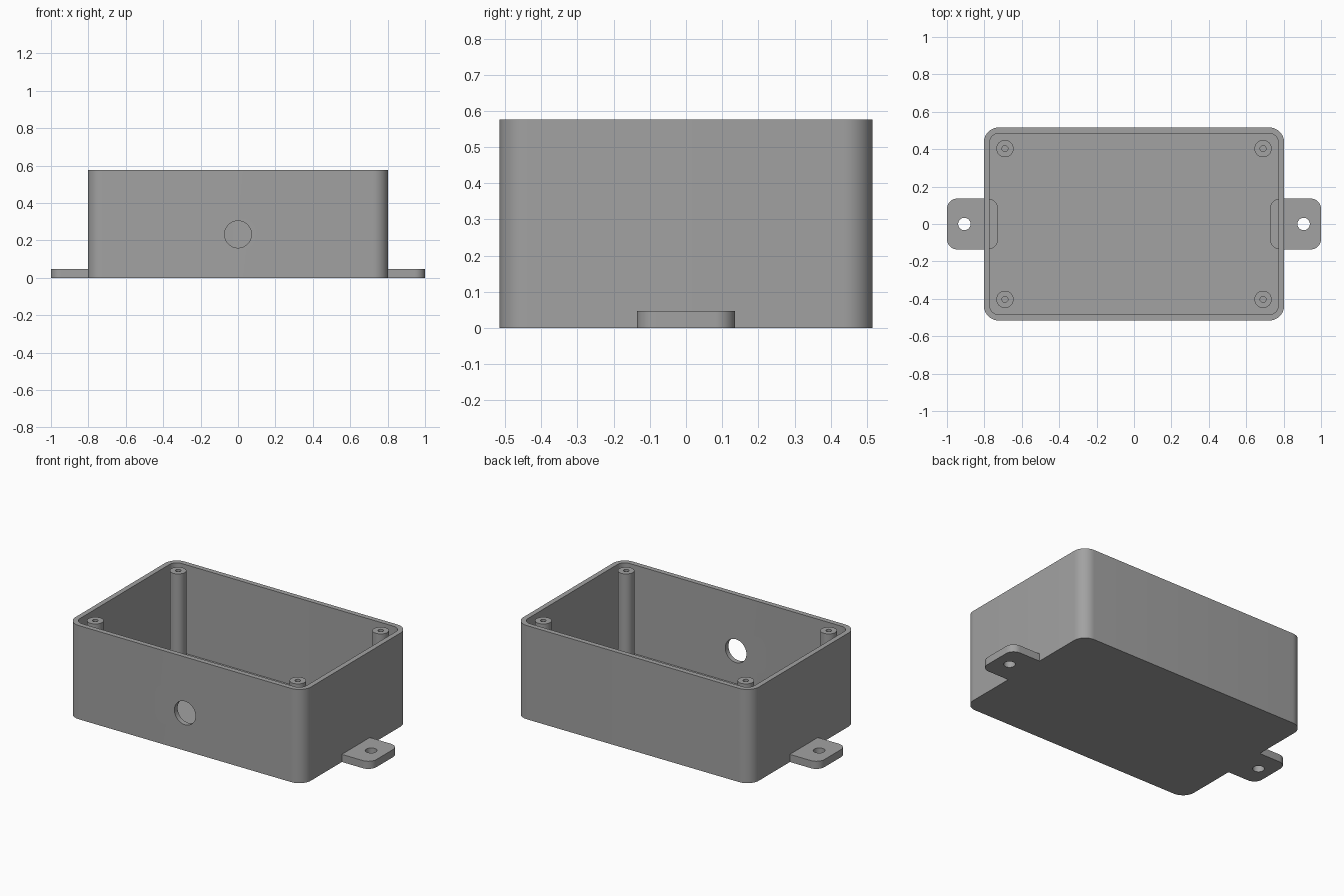
import bpy, bmesh
from math import cos, sin, pi, radians
from mathutils import Matrix

if "Cube" in bpy.data.objects:
    bpy.data.objects.remove(bpy.data.objects["Cube"])

# Overall sizes
HALF_X, HALF_Y, HEIGHT = 0.803, 0.516, 0.577
WALL = 0.031
TAB_TOP = 0.047

grey = bpy.data.materials.new("plain grey")
grey.use_nodes = True
GREY = (0.36, 0.36, 0.36, 1)
grey.diffuse_color = GREY
grey.node_tree.nodes["Principled BSDF"].inputs["Base Color"].default_value = GREY


def prism(name, outline, z0, z1, matrix=Matrix()):
    """Extrude a flat outline from z0 to z1."""
    bm = bmesh.new()
    base = bm.faces.new([bm.verts.new((x, y, z0)) for x, y in outline])
    top = bmesh.ops.extrude_face_region(bm, geom=[base])["geom"]
    bmesh.ops.translate(bm, vec=(0, 0, z1 - z0),
                        verts=[v for v in top if isinstance(v, bmesh.types.BMVert)])
    bmesh.ops.transform(bm, matrix=matrix, verts=bm.verts)
    bmesh.ops.recalc_face_normals(bm, faces=bm.faces)
    mesh = bpy.data.meshes.new(name)
    bm.to_mesh(mesh)
    bm.free()
    mesh.materials.append(grey)
    obj = bpy.data.objects.new(name, mesh)
    bpy.context.collection.objects.link(obj)
    return obj


def rounded(cx, cy, hx, hy, r, steps=10):
    """Rectangle outline with rounded corners."""
    points = []
    for quarter, (sx, sy) in enumerate(((1, 1), (-1, 1), (-1, -1), (1, -1))):
        for i in range(steps + 1):
            a = (quarter + i / steps) * pi / 2
            points.append((cx + sx * (hx - r) + r * cos(a),
                           cy + sy * (hy - r) + r * sin(a)))
    return points


def circle(cx, cy, r, sides=40):
    return [(cx + r * cos(2 * pi * i / sides), cy + r * sin(2 * pi * i / sides))
            for i in range(sides)]


def cut(obj, cutter, keep=False):
    cutter.hide_render = True
    mod = obj.modifiers.new("cut", 'BOOLEAN')
    mod.operation, mod.solver, mod.object = 'DIFFERENCE', 'EXACT', cutter
    bpy.context.view_layer.objects.active = obj
    bpy.ops.object.modifier_apply(modifier=mod.name)
    if keep:
        cutter.hide_render = False
    else:
        bpy.data.objects.remove(cutter)


# Open box with rounded corners and a cable hole in the front wall
box = prism("enclosure_box", rounded(0, 0, HALF_X, HALF_Y, 0.08), 0, HEIGHT)
cut(box, prism("cavity", rounded(0, 0, HALF_X - WALL, HALF_Y - WALL, 0.05),
               0.03, HEIGHT + 0.1))
cut(box, prism("cable_hole", circle(0, 0, 0.072, 48), -0.1, 0.1,
               Matrix.Translation((0, -HALF_Y, 0.232)) @ Matrix.Rotation(pi / 2, 4, 'X')))
parts = [box]

for sx, side in ((1, "left"), (-1, "right")):
    # Mounting tab, running through the wall into the box
    tab = prism(side + "_mounting_tab",
                rounded(sx * 0.8635, 0, 0.1365, 0.136, 0.055), 0, TAB_TOP)
    cut(tab, prism("screw_hole", circle(sx * 0.907, 0, 0.033), -0.1, 0.1))
    cut(tab, box, keep=True)
    parts.append(tab)
    # Corner posts with screw holes
    for sy, end in ((-1, "front"), (1, "back")):
        x, y = sx * 0.69, sy * 0.403
        post = prism(f"{end}_{side}_post", circle(x, y, 0.046), 0.03, 0.574)
        cut(post, prism("pilot_hole", circle(x, y, 0.016, 24), 0, 0.7))
        parts.append(post)

bpy.ops.object.select_all(action='DESELECT')
for part in parts:
    part.select_set(True)
bpy.context.view_layer.objects.active = box
bpy.ops.object.shade_smooth_by_angle(angle=radians(30))
